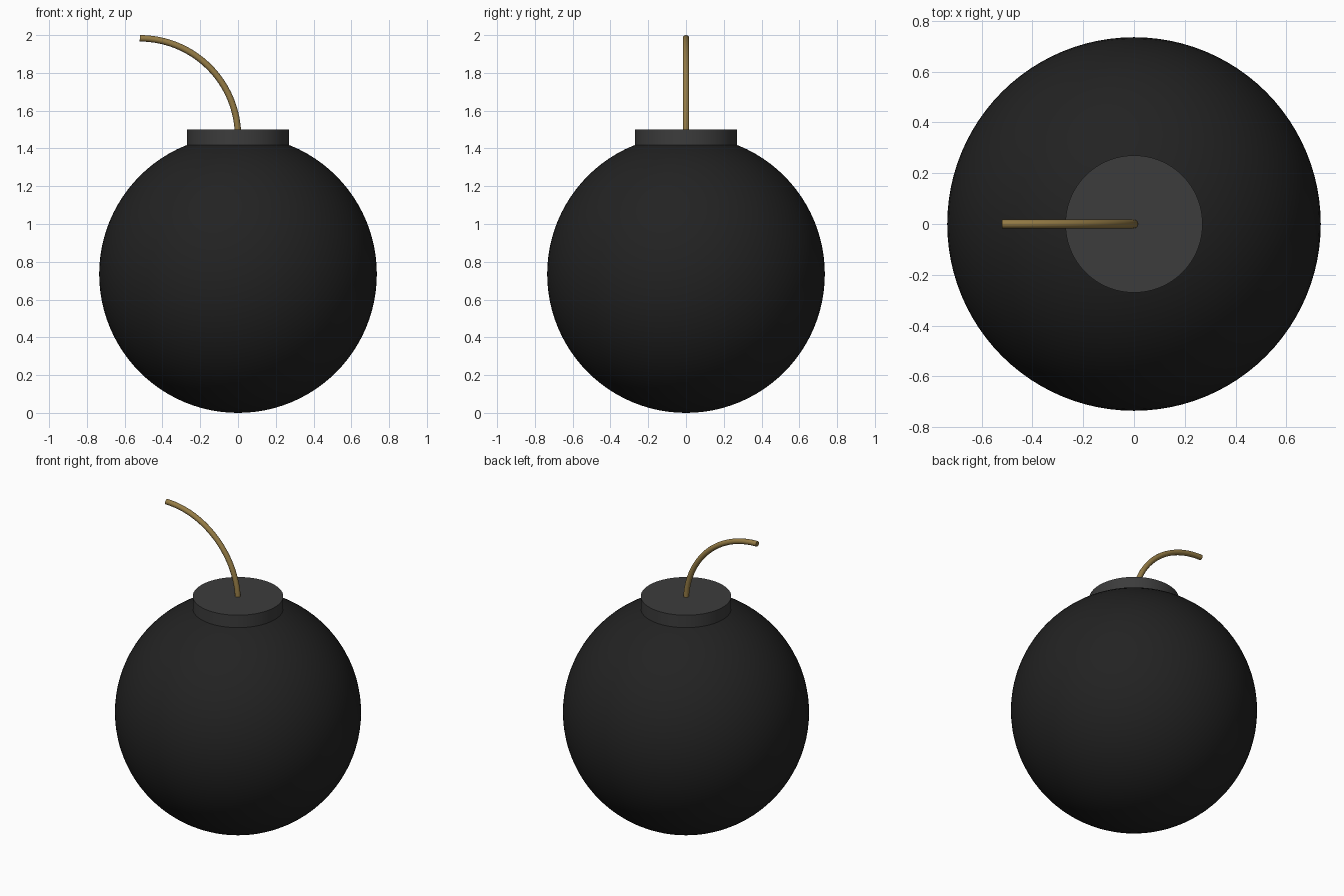
import bpy
import math

if "Cube" in bpy.data.objects:
    bpy.data.objects.remove(bpy.data.objects["Cube"])


def finish(obj, name, color):
    obj.name = name
    mat = bpy.data.materials.new(name + "_material")
    mat.diffuse_color = (*color, 1)
    mat.use_nodes = True
    mat.node_tree.nodes["Principled BSDF"].inputs["Base Color"].default_value = mat.diffuse_color
    obj.data.materials.append(mat)


# Round body
R = 0.735
bpy.ops.mesh.primitive_uv_sphere_add(segments=96, ring_count=48, radius=R, location=(0, 0, R))
bpy.ops.object.shade_smooth()
finish(bpy.context.object, "body", (0.016, 0.016, 0.016))

# Short cylindrical neck, sunk into the body
z0, z1 = 1.36, 1.5
bpy.ops.mesh.primitive_cylinder_add(vertices=96, radius=0.27, depth=z1 - z0, location=(0, 0, (z0 + z1) / 2))
bpy.ops.object.shade_smooth_by_angle(angle=math.radians(30))
finish(bpy.context.object, "neck", (0.045, 0.045, 0.045))

# Fuse: quarter-circle tube bending towards -x
tube, arc = 0.017, 0.52
cz = 2.0 - tube - arc
curve = bpy.data.curves.new("fuse", 'CURVE')
curve.dimensions = '3D'
curve.bevel_depth = tube
curve.bevel_resolution = 4
curve.use_fill_caps = True
spline = curve.splines.new('POLY')
steps = 32
spline.points.add(steps)
for i, p in enumerate(spline.points):
    a = math.pi / 2 * i / steps
    p.co = (-arc + arc * math.cos(a), 0, cz + arc * math.sin(a), 1)
fuse = bpy.data.objects.new("fuse", curve)
bpy.context.collection.objects.link(fuse)
bpy.ops.object.select_all(action='DESELECT')
fuse.select_set(True)
bpy.context.view_layer.objects.active = fuse
bpy.ops.object.convert(target='MESH')
bpy.ops.object.shade_smooth_by_angle(angle=math.radians(40))
finish(bpy.context.object, "fuse", (0.3, 0.2, 0.06))
